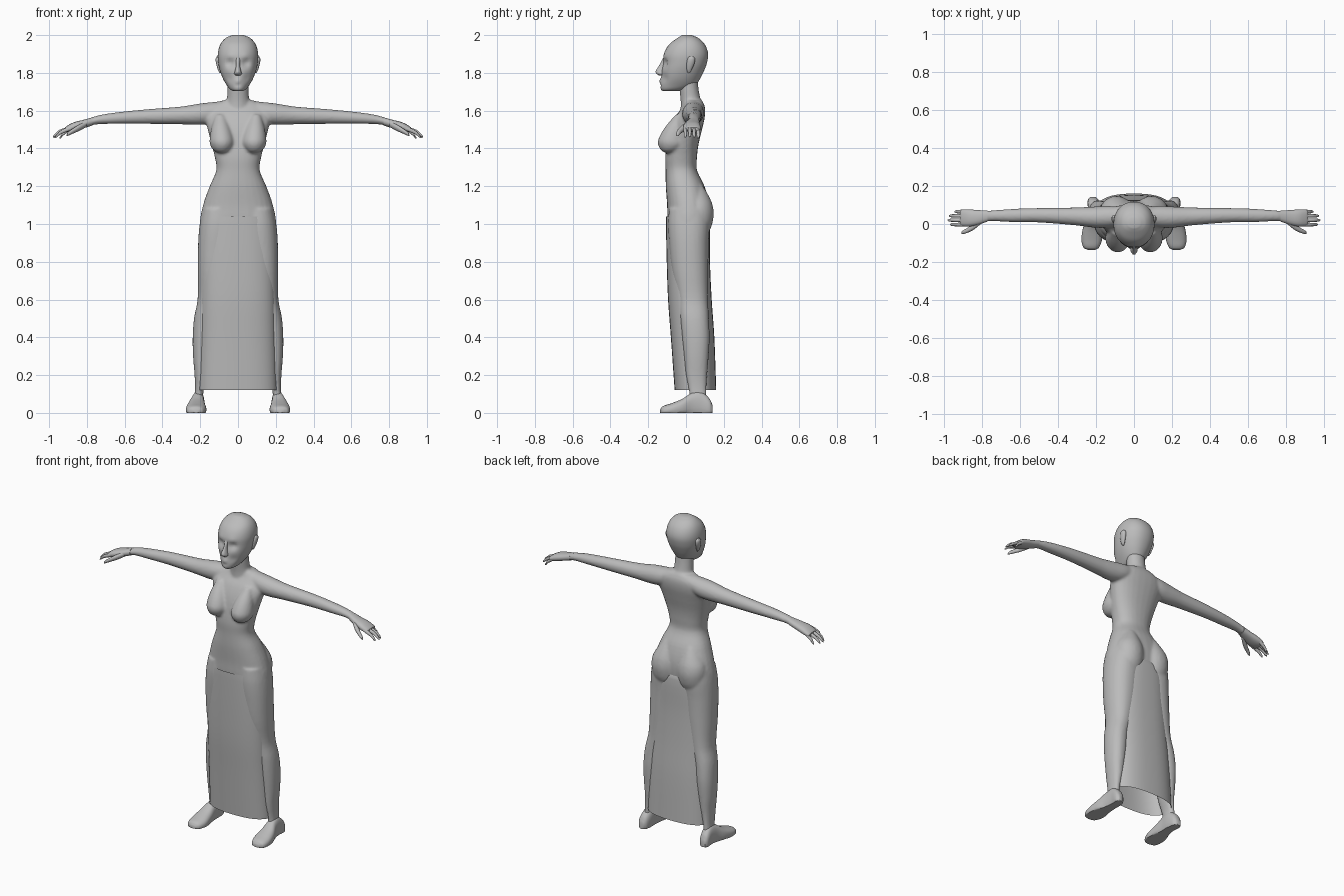
import bpy, bmesh, math
from mathutils import Vector

grey = bpy.data.materials.new("plain_grey")
grey.diffuse_color = (0.5, 0.5, 0.5, 1)


def blend(keys, steps):
    """Smoothly interpolate section keys along their first value."""
    def slope(i):
        a, b = keys[max(i - 1, 0)], keys[min(i + 1, len(keys) - 1)]
        return [(q - p) / (b[0] - a[0]) for p, q in zip(a, b)]
    out = []
    for i in range(len(keys) - 1):
        a, b, ma, mb = keys[i], keys[i + 1], slope(i), slope(i + 1)
        h = b[0] - a[0]
        for s in range(steps):
            t = s / steps
            out.append([(2*t**3 - 3*t*t + 1) * p + (t**3 - 2*t*t + t) * h * m
                        + (3*t*t - 2*t**3) * q + (t**3 - t*t) * h * n
                        for p, q, m, n in zip(a, b, ma, mb)])
    return out + [list(keys[-1])]


def loft(bm, keys, axis=2, n=28, p=2.0, steps=4, caps=True, both=False):
    """Rounded sections (position, u0, u1, v0, v1) joined along an axis."""
    for side in ((1, -1) if both else (1,)):
        rings = []
        for t, u0, u1, v0, v1 in blend(keys, steps):
            ring = []
            for k in range(n):
                a = 2 * math.pi * k / n
                c, s = math.cos(a), math.sin(a)
                u = (u0 + u1) / 2 + (u1 - u0) / 2 * math.copysign(abs(c) ** (2 / p), c)
                v = (v0 + v1) / 2 + (v1 - v0) / 2 * math.copysign(abs(s) ** (2 / p), s)
                co = [u, v]
                co.insert(axis, t)
                ring.append(bm.verts.new((co[0] * side, co[1], co[2])))
            rings.append(ring)
        for r, q in zip(rings, rings[1:]):
            for k in range(n):
                j = (k + 1) % n
                bm.faces.new((r[k], r[j], q[j], q[k]))
        if caps:
            bm.faces.new(rings[0][::-1])
            bm.faces.new(rings[-1])


def bump(bm, centre, push, size):
    """Soft dent or swelling around a point."""
    c, d = Vector(centre), Vector(push)
    for v in bm.verts:
        v.co += d * math.exp(-((v.co - c).length / size) ** 2)


def finish(bm, name):
    bmesh.ops.recalc_face_normals(bm, faces=bm.faces)
    me = bpy.data.meshes.new(name)
    bm.to_mesh(me)
    bm.free()
    me.materials.append(grey)
    ob = bpy.data.objects.new(name, me)
    bpy.context.collection.objects.link(ob)
    bpy.ops.object.select_all(action='DESELECT')
    ob.select_set(True)
    bpy.context.view_layer.objects.active = ob
    bpy.ops.object.shade_smooth_by_angle(angle=math.radians(50))
    return ob


# Body: torso, neck, arms and legs fused into one skin
bm = bmesh.new()
loft(bm, [(0.93, -.16, .16, -.07, .10), (1.0, -.2, .2, -.095, .118),
          (1.1, -.185, .185, -.1, .122), (1.2, -.15, .15, -.107, .098),
          (1.285, -.115, .115, -.108, .058), (1.35, -.122, .122, -.11, .058),
          (1.42, -.14, .14, -.102, .066), (1.5, -.16, .16, -.085, .085),
          (1.57, -.175, .175, -.055, .10), (1.62, -.15, .15, -.02, .10),
          (1.655, -.08, .08, -.005, .085)], p=2.3)
loft(bm, [(1.58, -.075, .075, -.03, .095), (1.64, -.064, .064, -.028, .085),
          (1.67, -.058, .058, -.03, .075), (1.72, -.056, .056, -.035, .066),
          (1.78, -.055, .055, -.035, .06)])
# bust
loft(bm, [(1.374, .07, .09, -.1, -.07), (1.386, .045, .125, -.128, -.04),
          (1.42, .022, .148, -.148, 0), (1.45, .022, .15, -.146, 0),
          (1.51, .04, .14, -.113, 0), (1.58, .07, .12, -.055, 0)], both=True)
# seat
loft(bm, [(0.94, .06, .11, .02, .09), (0.965, .02, .16, 0, .125),
          (1.04, .004, .18, -.02, .146), (1.1, .006, .175, -.02, .141),
          (1.15, .02, .15, -.02, .12), (1.21, .04, .11, 0, .085)], both=True)
# arms
loft(bm, [(.05, .0, .085, 1.57, 1.655), (.13, -.018, .095, 1.535, 1.646),
          (.2, -.02, .092, 1.525, 1.638), (.3, -.008, .087, 1.528, 1.622),
          (.5, .008, .084, 1.53, 1.606), (.65, .01, .079, 1.53, 1.59),
          (.74, .015, .072, 1.528, 1.575), (.8, .012, .07, 1.518, 1.555)],
     axis=0, both=True)
# legs
loft(bm, [(.05, .185, .235, .02, .11), (.12, .182, .228, .015, .108),
          (.2, .16, .23, .0, .112), (.3, .142, .238, -.01, .12),
          (.4, .13, .24, -.02, .125), (.5, .115, .233, -.03, .121),
          (.6, .08, .214, -.045, .117), (.75, .035, .213, -.075, .118),
          (.9, .01, .211, -.09, .12), (1.0, .005, .203, -.095, .125),
          (1.08, .01, .188, -.09, .12)], p=2.2, both=True)
body = finish(bm, "body")
skin = body.modifiers.new("fuse", 'REMESH')
skin.mode = 'VOXEL'
skin.voxel_size = 0.008
skin.use_smooth_shade = True
soft = body.modifiers.new("soften", 'SMOOTH')
soft.factor = 0.5
soft.iterations = 5

# Head with eye sockets, brow, lips and chin
bm = bmesh.new()
loft(bm, [(1.703, -.025, .025, -.122, -.04), (1.712, -.042, .042, -.132, .0),
          (1.735, -.06, .06, -.135, .05), (1.77, -.08, .08, -.131, .075),
          (1.81, -.095, .095, -.128, .095), (1.85, -.104, .104, -.122, .11),
          (1.9, -.107, .107, -.117, .117), (1.95, -.094, .094, -.09, .1),
          (1.985, -.065, .065, -.045, .065), (2.0, -.03, .03, -.02, .03)],
     n=48, p=2.15)
for s in (1, -1):
    bump(bm, (s * .042, -.115, 1.853), (0, .016, 0), .022)
    bump(bm, (s * .04, -.115, 1.885), (0, -.005, 0), .02)
    bump(bm, (s * .05, -.12, 1.77), (0, .008, 0), .025)
bump(bm, (0, -.133, 1.757), (0, -.008, 0), .016)
bump(bm, (0, -.133, 1.738), (0, .005, 0), .01)
finish(bm, "head")

# Nose
bm = bmesh.new()
loft(bm, [(1.785, -.012, .012, -.14, -.11), (1.795, -.02, .02, -.156, -.1),
          (1.808, -.017, .017, -.161, -.1), (1.84, -.01, .01, -.142, -.1),
          (1.88, -.012, .012, -.121, -.1)], n=16)
finish(bm, "nose")

# Ears
bm = bmesh.new()
loft(bm, [(1.8, .09, .098, .01, .022), (1.815, .088, .106, .004, .03),
          (1.85, .09, .116, .003, .045), (1.875, .09, .118, .008, .048),
          (1.888, .1, .112, .018, .038)], n=14, both=True)
finish(bm, "ears")

# Hands: palm, four fingers and thumb
bm = bmesh.new()
loft(bm, [(.77, .013, .071, 1.522, 1.565), (.82, -.004, .073, 1.506, 1.551),
          (.87, -.014, .077, 1.491, 1.538), (.905, -.01, .076, 1.487, 1.52),
          (.915, -.002, .07, 1.492, 1.512)], axis=0, n=20, p=2.3, both=True)
for y, tip, drop in ((.065, .945, .012), (.043, .973, .004),
                     (.02, .98, 0), (-.003, .968, .004)):
    mid = (.89 + tip) / 2 + .01
    loft(bm, [(.885, y - .011, y + .011, 1.495, 1.52),
              (mid, y - .009, y + .009, 1.478 - drop, 1.499 - drop),
              (tip - .008, y - .007, y + .007, 1.46 - drop / 2, 1.476 - drop / 2),
              (tip, y - .002, y + .002, 1.458 - drop / 2, 1.464 - drop / 2)],
         axis=0, n=10, both=True)
loft(bm, [(.8, .005, .035, 1.515, 1.545), (.84, -.028, .005, 1.493, 1.527),
          (.875, -.046, -.02, 1.478, 1.505), (.902, -.053, -.036, 1.466, 1.484),
          (.908, -.05, -.044, 1.465, 1.472)], axis=0, n=12, both=True)
finish(bm, "hands")

# Feet with flat soles
bm = bmesh.new()
loft(bm, [(-.137, .205, .24, 0, .018), (-.125, .185, .265, -.015, .034),
          (-.08, .168, .276, -.02, .05), (-.02, .172, .268, -.02, .074),
          (.03, .178, .25, -.02, .105), (.08, .178, .243, -.02, .112),
          (.125, .186, .243, -.02, .075), (.141, .2, .232, 0, .04)],
     axis=1, p=2.4, both=True)
for v in bm.verts:
    v.co.z = max(v.co.z, 0)
finish(bm, "feet")

# Long open skirt panel wrapped between the legs
bm = bmesh.new()
loft(bm, [(.12, -.208, .208, -.06, .16), (.4, -.203, .203, -.08, .15),
          (.6, -.2, .2, -.095, .136), (.8, -.196, .196, -.102, .127),
          (1.0, -.182, .182, -.106, .126), (1.04, -.17, .17, -.106, .115)],
     n=48, p=2.5, caps=False)
finish(bm, "skirt")
